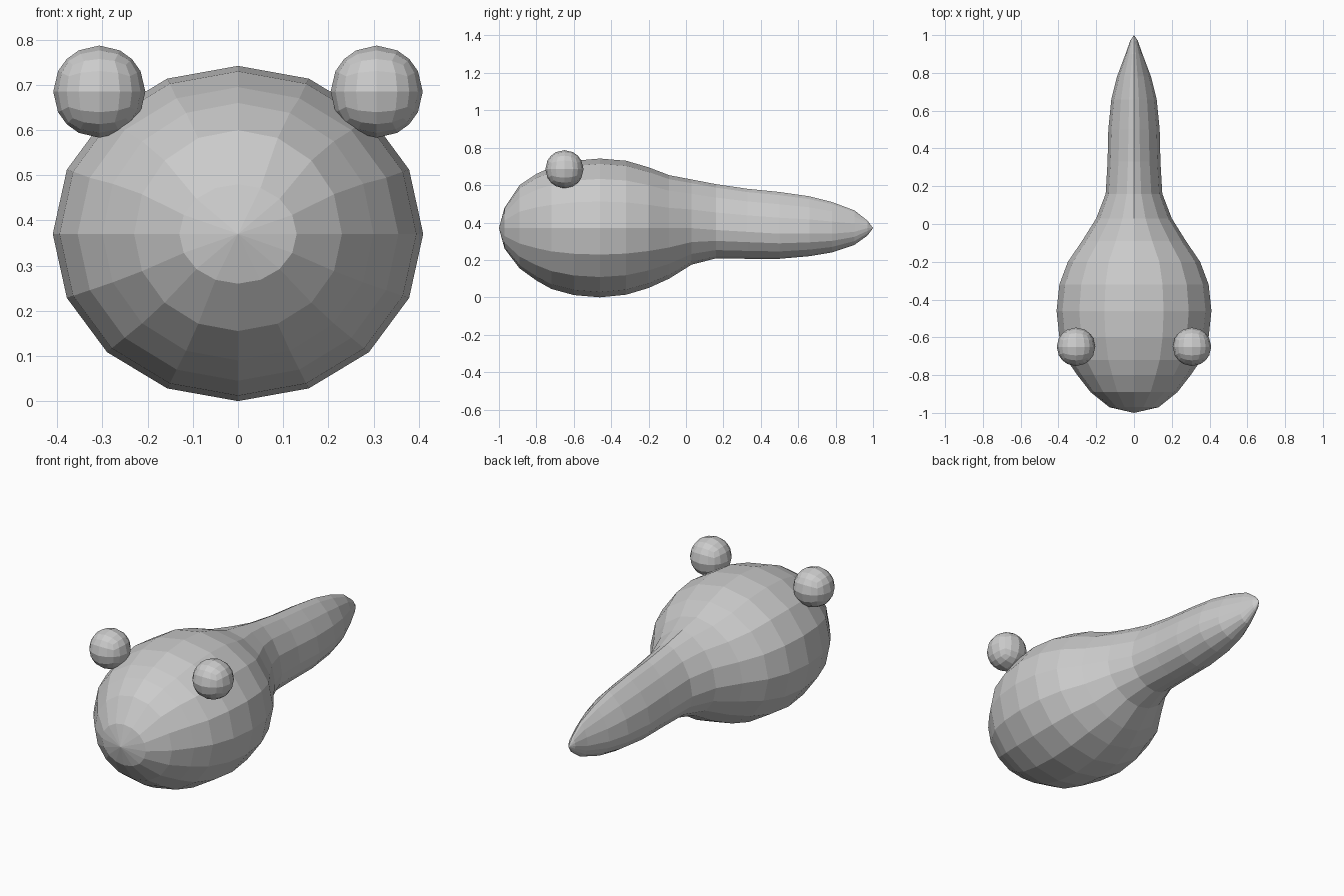
import bpy, bmesh
from math import sin, cos, pi

if "Cube" in bpy.data.objects:
    bpy.data.objects.remove(bpy.data.objects["Cube"])

# body and tail stations: y, half width, bottom z, top z, widest z, tail pinch (0 = oval, 1 = finned)
STATIONS = [
    (-0.97, 0.13, 0.26, 0.48, 0.37, 0), (-0.89, 0.23, 0.155, 0.60, 0.37, 0),
    (-0.80, 0.30, 0.09, 0.66, 0.37, 0), (-0.72, 0.355, 0.045, 0.695, 0.37, 0),
    (-0.60, 0.395, 0.012, 0.73, 0.37, 0), (-0.46, 0.41, 0.0, 0.742, 0.37, 0),
    (-0.32, 0.395, 0.014, 0.73, 0.37, 0), (-0.20, 0.35, 0.05, 0.695, 0.37, 0),
    (-0.09, 0.275, 0.10, 0.653, 0.37, 0.15), (0.03, 0.20, 0.175, 0.63, 0.37, 0.4),
    (0.16, 0.15, 0.208, 0.605, 0.36, 0.7), (0.33, 0.14, 0.206, 0.58, 0.35, 0.9),
    (0.50, 0.136, 0.206, 0.563, 0.34, 1), (0.66, 0.12, 0.22, 0.54, 0.34, 1),
    (0.78, 0.09, 0.24, 0.51, 0.34, 1), (0.90, 0.045, 0.28, 0.465, 0.35, 1),
    (0.97, 0.02, 0.33, 0.41, 0.37, 0.6),
]
SIDES = 16


def section(bm, y, w, bottom, top, mid, pinch):
    ring = []
    for i in range(SIDES):
        a = 2 * pi * i / SIDES
        c, s = cos(a), sin(a)
        power = 1 + pinch * (0.6 if s > 0 else 0.15)
        x = w * abs(c) ** power * (1 if c > 0 else -1)
        z = mid + s * (top - mid if s > 0 else mid - bottom)
        ring.append(bm.verts.new((x, y, z)))
    return ring


def finish(bm, name):
    bmesh.ops.recalc_face_normals(bm, faces=bm.faces)
    mesh = bpy.data.meshes.new(name)
    bm.to_mesh(mesh)
    bm.free()
    obj = bpy.data.objects.new(name, mesh)
    bpy.context.collection.objects.link(obj)
    return obj


# rounded body flowing into the finned tail
bm = bmesh.new()
rings = [section(bm, *s) for s in STATIONS]
nose = bm.verts.new((0, -1, 0.37))
tip = bm.verts.new((0, 1, 0.37))
for i in range(SIDES):
    j = (i + 1) % SIDES
    for a, b in zip(rings, rings[1:]):
        bm.faces.new((a[i], a[j], b[j], b[i]))
    bm.faces.new((nose, rings[0][j], rings[0][i]))
    bm.faces.new((tip, rings[-1][i], rings[-1][j]))
finish(bm, "body_and_tail")

# eyes: faceted spheres made from a subdivided cube
for side, label in ((-1, "right"), (1, "left")):
    bm = bmesh.new()
    bmesh.ops.create_cube(bm, size=2)
    bmesh.ops.subdivide_edges(bm, edges=bm.edges[:], cuts=3, use_grid_fill=True)
    for v in bm.verts:
        v.co = v.co.normalized() * 0.102
        v.co.x += side * 0.307
        v.co.y -= 0.65
        v.co.z += 0.685
    finish(bm, label + "_eye")
